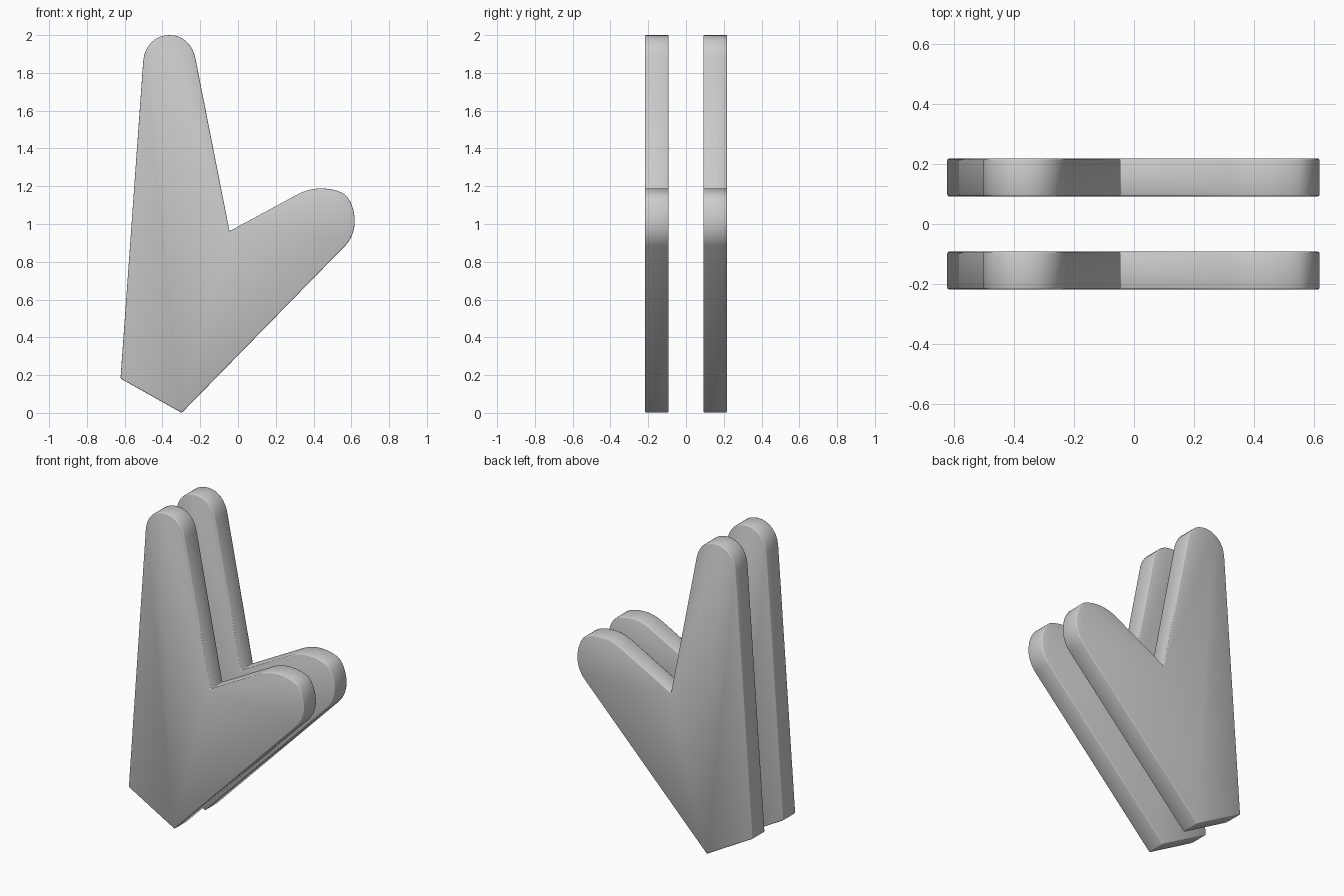
import bpy, bmesh
from mathutils import Vector

if "Cube" in bpy.data.objects:
    bpy.data.objects.remove(bpy.data.objects["Cube"])


def cubic(a, ha, hb, b, n=8):
    """Points along a cubic curve from a to b, leaving out the end point."""
    a, ha, hb, b = map(Vector, (a, ha, hb, b))
    return [a * (1 - t) ** 3 + 3 * ha * t * (1 - t) ** 2 + 3 * hb * t * t * (1 - t) + b * t ** 3
            for t in (i / n for i in range(n))]


# Forked outline in x, z: pointed foot, short arm, crotch, tall arm
outline = [Vector((-0.622, 0.182)), Vector((-0.298, 0.0))]
outline += cubic((0.569, 0.886), (0.60, 0.92), (0.618, 0.965), (0.618, 1.015))
outline += cubic((0.618, 1.015), (0.618, 1.065), (0.60, 1.13), (0.563, 1.158))
outline += cubic((0.563, 1.158), (0.53, 1.18), (0.48, 1.188), (0.437, 1.188))
outline += cubic((0.437, 1.188), (0.39, 1.188), (0.35, 1.175), (0.31, 1.154))
outline += [Vector((0.31, 1.154)), Vector((-0.045, 0.962))]
outline += cubic((-0.225, 1.875), (-0.24, 1.95), (-0.29, 2.0), (-0.362, 2.0))
outline += cubic((-0.362, 2.0), (-0.435, 2.0), (-0.495, 1.95), (-0.502, 1.86))
outline += [Vector((-0.502, 1.86))]


def forked_plate(name, y0, y1):
    bm = bmesh.new()
    face = bm.faces.new([bm.verts.new((p.x, y0, p.y)) for p in outline])
    ext = bmesh.ops.extrude_face_region(bm, geom=[face])
    verts = [v for v in ext["geom"] if isinstance(v, bmesh.types.BMVert)]
    bmesh.ops.translate(bm, verts=verts, vec=(0, y1 - y0, 0))
    bmesh.ops.recalc_face_normals(bm, faces=bm.faces)
    mesh = bpy.data.meshes.new(name)
    bm.to_mesh(mesh)
    bm.free()
    for p in mesh.polygons:
        p.use_smooth = True
    ob = bpy.data.objects.new(name, mesh)
    bpy.context.collection.objects.link(ob)
    # Small softened rim
    bev = ob.modifiers.new("rim", 'BEVEL')
    bev.width = 0.006
    bev.segments = 2
    bev.limit_method = 'ANGLE'
    bev.angle_limit = 0.7
    return ob


# Two matching plates with a gap between them
forked_plate("front_plate", -0.218, -0.092)
forked_plate("back_plate", 0.092, 0.218)
